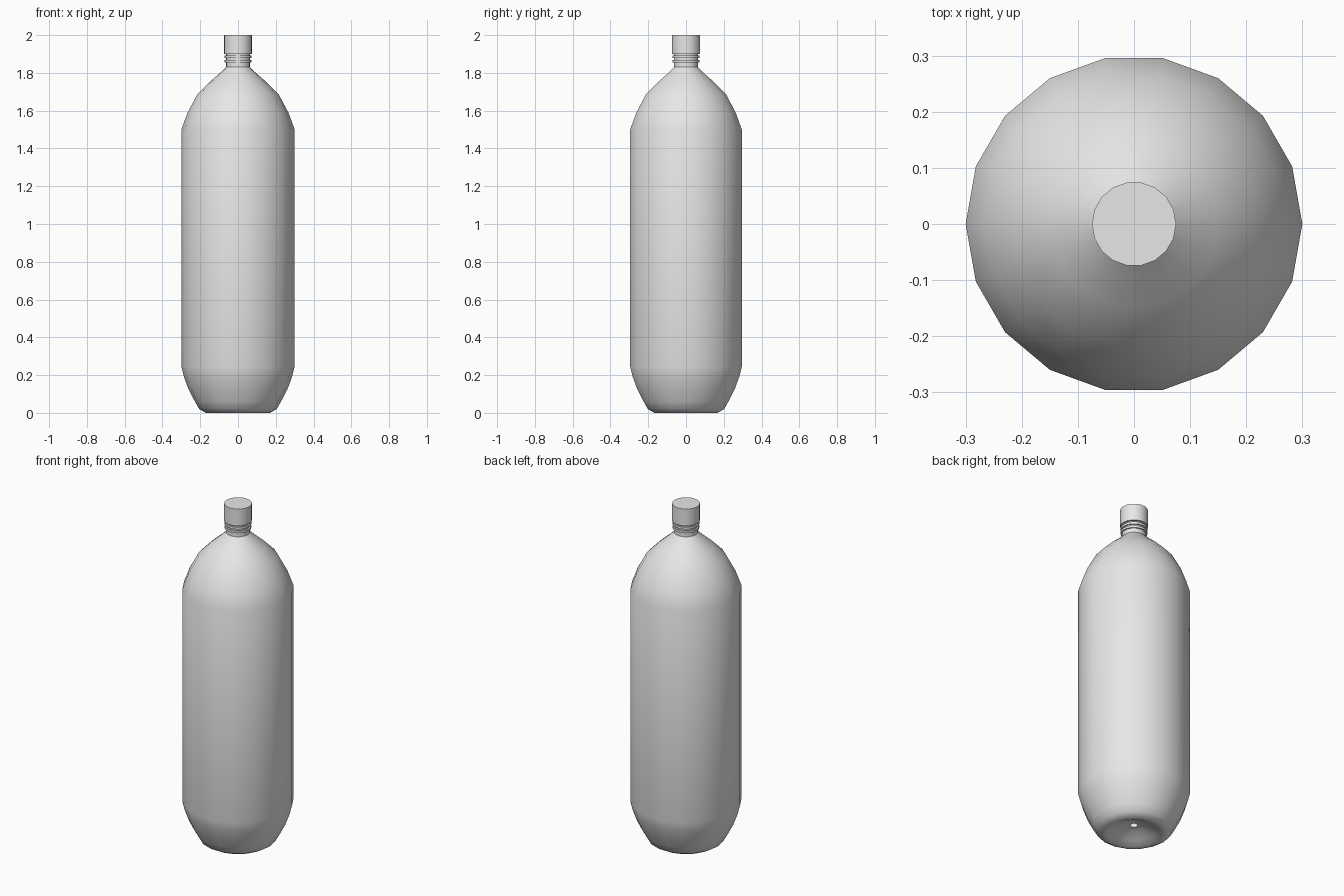
import bpy, bmesh, math

cube = bpy.data.objects.get("Cube")
if cube:
    bpy.data.objects.remove(cube, do_unlink=True)

SIDES = 18

grey = bpy.data.materials.new("plain grey")
grey.use_nodes = True
grey.diffuse_color = (0.8, 0.8, 0.8, 1)
grey.node_tree.nodes["Principled BSDF"].inputs["Base Color"].default_value = (0.8, 0.8, 0.8, 1)


def lathe(name, profile, cap_bottom=True, cap_top=True, angle=40):
    """Revolve a (radius, height) profile, listed from bottom to top on the outside."""
    bm = bmesh.new()
    rings = []
    for r, z in profile:
        rings.append([bm.verts.new((r * math.cos(math.tau * i / SIDES),
                                    r * math.sin(math.tau * i / SIDES), z))
                      for i in range(SIDES)])
    for low, high in zip(rings, rings[1:]):
        for i in range(SIDES):
            j = (i + 1) % SIDES
            bm.faces.new((low[i], low[j], high[j], high[i]))
    if cap_bottom:
        bm.faces.new(rings[0][::-1])
    if cap_top:
        bm.faces.new(rings[-1])
    mesh = bpy.data.meshes.new(name)
    bm.to_mesh(mesh)
    bm.free()
    mesh.materials.append(grey)
    obj = bpy.data.objects.new(name, mesh)
    bpy.context.collection.objects.link(obj)
    bpy.ops.object.select_all(action='DESELECT')
    obj.select_set(True)
    bpy.context.view_layer.objects.active = obj
    bpy.ops.object.shade_smooth_by_angle(angle=math.radians(angle))
    return obj


# Body: dimpled base with a small centre hole, straight wall, domed shoulder
lathe("bottle_body", [
    (0.018, 0.05), (0.06, 0.045), (0.11, 0.02), (0.15, 0.003), (0.17, 0.0),
    (0.205, 0.02), (0.228, 0.06), (0.262, 0.125), (0.286, 0.19), (0.3, 0.245),
    (0.3, 1.5), (0.267, 1.59), (0.216, 1.685), (0.15, 1.752),
    (0.1, 1.795), (0.064, 1.83)], cap_bottom=False, cap_top=False, angle=50)

# Neck
lathe("neck", [(0.064, 1.828), (0.064, 1.92)])

# Collar rings under the cap
for name, z in (("lower_collar_ring", 1.855), ("upper_collar_ring", 1.878)):
    lathe(name, [(0.072, z), (0.072, z + 0.013)])

# Screw cap
lathe("cap", [(0.075, 1.9), (0.075, 2.0)])
